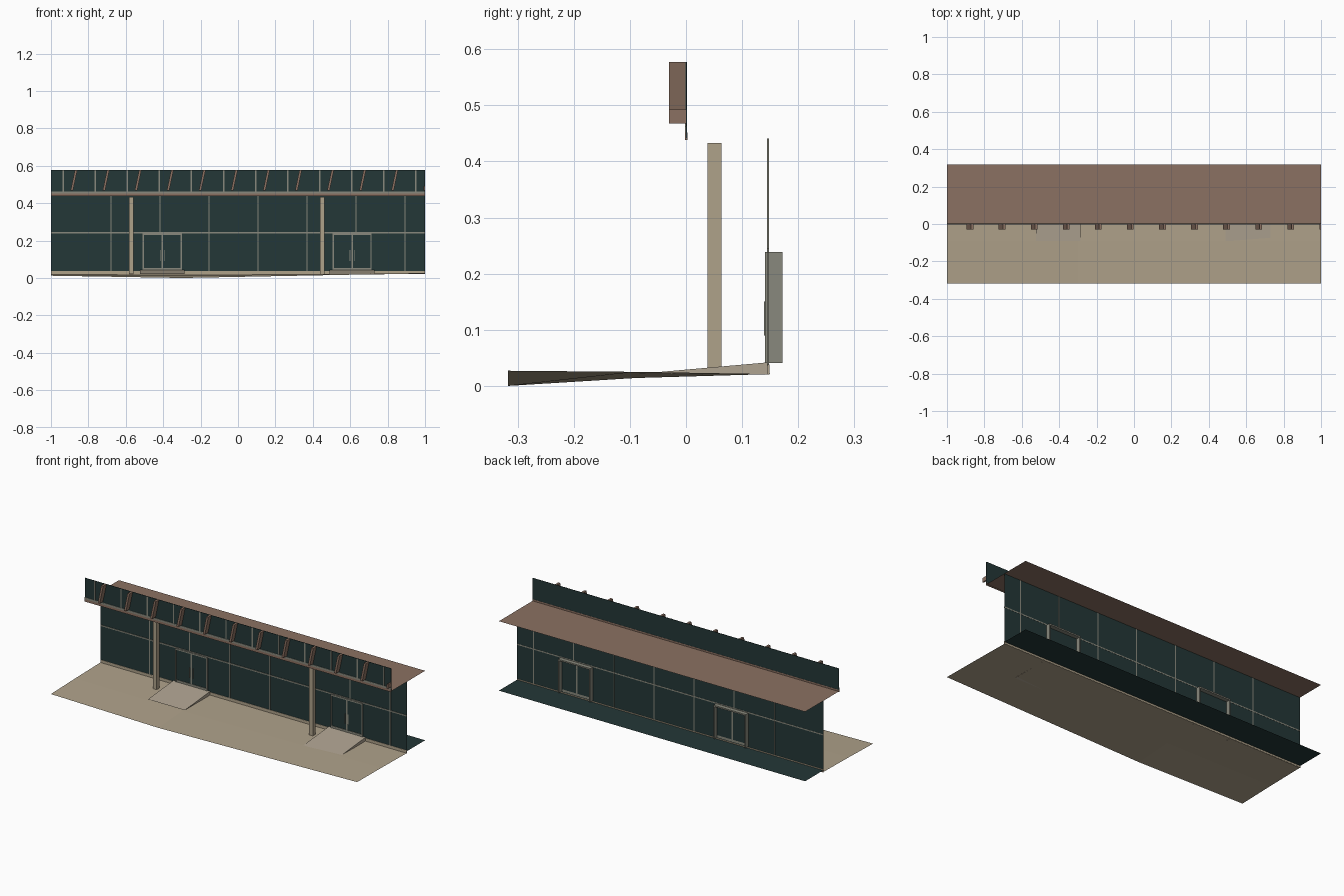
import bpy, bmesh, math

if "Cube" in bpy.data.objects:
    bpy.data.objects.remove(bpy.data.objects["Cube"])

def mat(name, r, g, b):
    m = bpy.data.materials.new(name)
    m.diffuse_color = (r, g, b, 1)
    m.use_nodes = True
    m.node_tree.nodes["Principled BSDF"].inputs["Base Color"].default_value = m.diffuse_color
    return m

TAN = mat("tan_paving", .43, .36, .255)
STONE = mat("pale_stone", .43, .37, .285)
BROWN = mat("brown_roof", .26, .165, .122)
GREY = mat("grey_metal", .25, .25, .205)
GLASS = mat("dark_glass", .017, .038, .038)

def mesh(name, verts, faces, m):
    me = bpy.data.meshes.new(name)
    me.from_pydata(verts, [], faces)
    me.materials.append(m)
    ob = bpy.data.objects.new(name, me)
    bpy.context.collection.objects.link(ob)
    return ob

def box(name, x0, x1, y0, y1, z0, z1, m, lean=0):
    v = [(x + (lean if z == z1 else 0), y, z) for z in (z0, z1)
         for x, y in ((x0, y0), (x1, y0), (x1, y1), (x0, y1))]
    f = [(3, 2, 1, 0), (4, 5, 6, 7)] + [(i, (i + 1) % 4, (i + 1) % 4 + 4, i + 4) for i in range(4)]
    return mesh(name, v, f, m)

def sheet(name, pts, m):
    return mesh(name, pts, [tuple(range(len(pts)))], m)

WALL = .147

# gently warped pavement, laid as strips along the building
xs = (-1, -.3, 1)
rows = ((-.317, (.012, .0, .027)), (-.09, (.018, .014, .025)), (.15, (.022, .021, .021)))
verts = [(x, y, z) for y, zs in rows for x, z in zip(xs, zs)]
mesh("pavement", verts, [(r * 3 + c, r * 3 + c + 1, r * 3 + c + 4, r * 3 + c + 3)
                         for r in range(2) for c in range(2)], TAN)

# interior floor, roof and glass wall
sheet("interior_floor", [(-1, WALL, .032), (1, WALL, .032), (1, .317, .032), (-1, .317, .032)], GLASS)
sheet("roof", [(-1, 0, .442), (1, 0, .442), (1, .317, .442), (-1, .317, .442)], BROWN)
sheet("glass_wall", [(-1, WALL, .032), (1, WALL, .032), (1, WALL, .441), (-1, WALL, .441)], GLASS)
box("wall_sill", -1, 1, .145, .149, .02, .038, TAN)

# wall frame, split around the doors
box("wall_rail", -1, 1, .144, .148, .238, .245, GREY)
for i in range(7):
    x = -.68 + .262 * i
    z0 = .24 if i in (1, 5) else .036
    box("wall_mullion", x - .003, x + .003, .144, .148, z0, .441, GREY)

# double doors with ramps
for cx in (-.405, .61):
    for x in (cx - .105, cx + .098):
        box("door_jamb", x, x + .007, .141, .172, .041, .239, GREY)
    box("door_head", cx - .105, cx + .105, .141, .172, .231, .239, GREY)
    sheet("door_glass", [(cx - .1, .1455, .041), (cx + .1, .1455, .041),
                         (cx + .1, .1455, .235), (cx - .1, .1455, .235)], GLASS)
    box("door_stile", cx - .004, cx + .004, .1425, .147, .041, .235, GREY)
    box("door_bottom_rail", cx - .1, cx + .1, .1425, .147, .041, .054, GREY)
    for s in (-1, 1):
        box("door_handle", cx + s * .011 - .002, cx + s * .011 + .002, .139, .143, .09, .15, GREY)
    # ramp with triangular flanks
    a, b = cx - .12, cx + .12
    mesh("door_ramp", [(a, -.09, .021), (b, -.09, .021), (b, .147, .042), (a, .147, .042),
                       (a, .147, .02), (b, .147, .02)],
         [(0, 1, 2, 3), (0, 3, 4), (1, 5, 2)], STONE)

# front columns
for x in (-.57, .45):
    box("column", x - .012, x + .012, .038, .063, .02, .433, TAN)

# raised parapet panel with rails and mullions
box("parapet_glass", -1, 1, .0, .002, .442, .577, GLASS)
box("parapet_rail", -1, 1, -.002, .001, .452, .463, GREY)
box("parapet_base", -1, 1, -.002, .003, .438, .452, BROWN)
for i in range(12):
    x = -.935 + .1715 * i
    box("parapet_mullion", x - .004, x + .004, -.002, .001, .46, .577, GREY)

# leaning brown fins, the last one cut by the end of the building
for i in range(11):
    x = -.895 + .1715 * i
    box("parapet_fin", x, x + .013, -.03, 0, .468, .577, BROWN, lean=.023)
box("end_fin", .992, 1, -.03, 0, .468, .493, BROWN)
